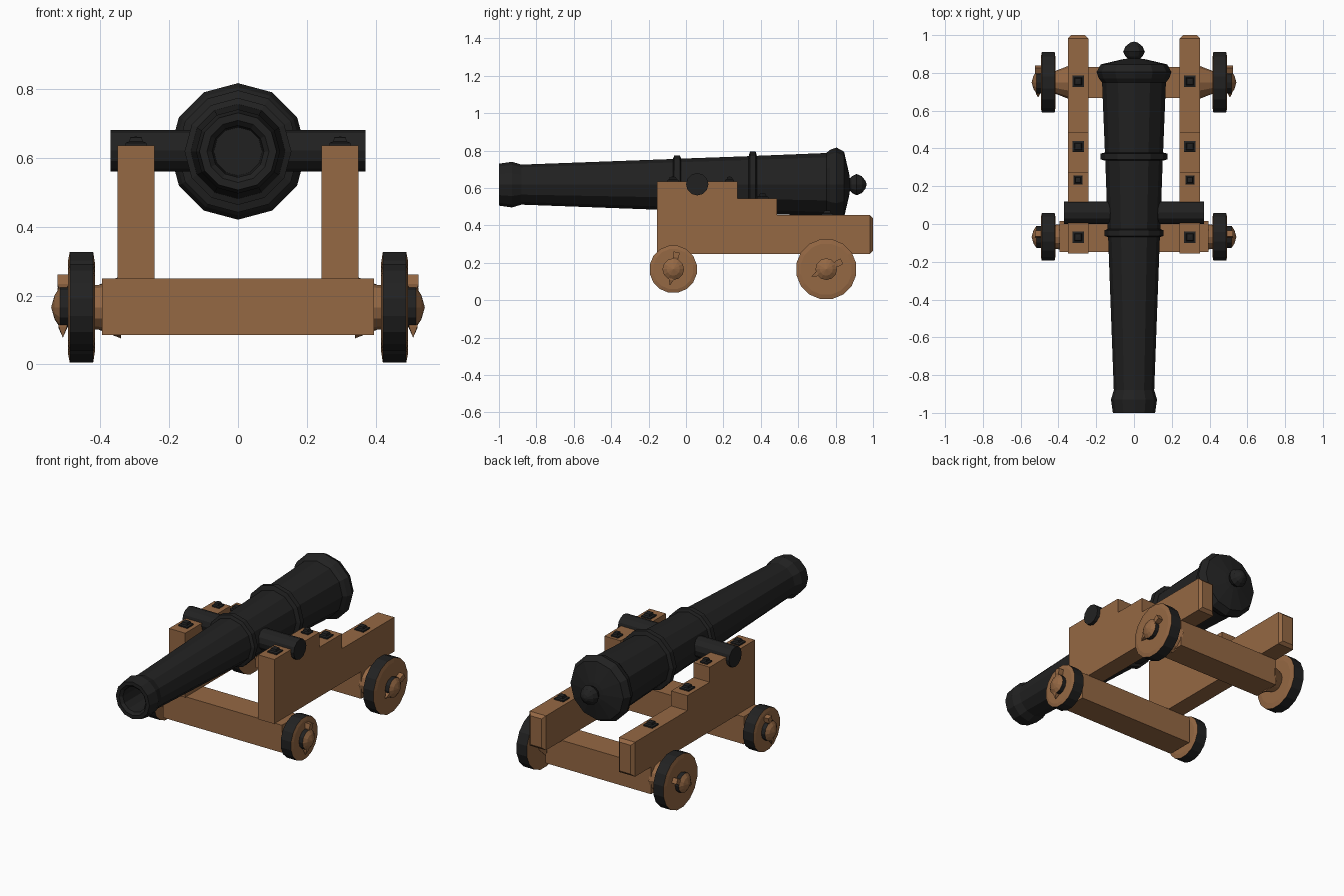
import bpy, bmesh, math
from mathutils import Vector

if "Cube" in bpy.data.objects:
    bpy.data.objects.remove(bpy.data.objects["Cube"])


def material(name, rgb):
    m = bpy.data.materials.new(name)
    m.diffuse_color = (*rgb, 1)
    m.use_nodes = True
    m.node_tree.nodes["Principled BSDF"].inputs["Base Color"].default_value = m.diffuse_color
    return m


WOOD = material("brown wood", (0.30, 0.138, 0.057))
IRON = material("black iron", (0.0155, 0.0155, 0.0155))


def finish(name, bm, mats):
    bmesh.ops.recalc_face_normals(bm, faces=bm.faces)
    me = bpy.data.meshes.new(name)
    bm.to_mesh(me)
    bm.free()
    for m in mats:
        me.materials.append(m)
    ob = bpy.data.objects.new(name, me)
    bpy.context.collection.objects.link(ob)
    return ob


def lathe(name, profile, n, origin, axis, mats, phase=0.0, slots=None):
    """Spin (distance, radius) points round an axis; slots = material per band."""
    bm = bmesh.new()
    q = Vector(axis).to_track_quat('Z', 'Y')
    rings = []
    for d, r in profile:
        count = n if r > 0 else 1
        rings.append([bm.verts.new(Vector(origin) + q @ Vector((
            r * math.cos(phase + 2 * math.pi * i / n),
            r * math.sin(phase + 2 * math.pi * i / n), d))) for i in range(count)])
    for k in range(len(rings) - 1):
        a, b = rings[k], rings[k + 1]
        for i in range(n):
            j = (i + 1) % n
            quad = [a[i % len(a)], a[j % len(a)], b[j % len(b)], b[i % len(b)]]
            f = bm.faces.new(list(dict.fromkeys(quad)))
            if slots:
                f.material_index = slots[k]
    return finish(name, bm, mats)


def box(name, lo, hi, mat):
    bm = bmesh.new()
    bmesh.ops.create_cube(bm, size=1)
    for v in bm.verts:
        v.co = [lo[i] + (v.co[i] + 0.5) * (hi[i] - lo[i]) for i in range(3)]
    return finish(name, bm, [mat])


# Gun barrel: bore, muzzle swell, tapered body, two rings, breech and knob
barrel = [(-0.75, 0), (-0.75, 0.07), (-0.985, 0.075), (-1.0, 0.09), (-1.0, 0.112),
          (-0.93, 0.122), (-0.88, 0.107),
          (-0.07, 0.137), (-0.063, 0.155), (-0.033, 0.155), (-0.026, 0.139),
          (0.335, 0.152), (0.342, 0.177), (0.372, 0.177), (0.379, 0.154),
          (0.75, 0.169), (0.77, 0.186), (0.805, 0.198), (0.845, 0.176),
          (0.872, 0.06), (0.876, 0.032), (0.888, 0.045), (0.912, 0.057),
          (0.94, 0.045), (0.96, 0.02), (0.966, 0)]
lathe("barrel", barrel, 12, (0, 0, 0.618), (0, 1, 0), [IRON])

# Trunnion bar across the barrel
lathe("trunnion", [(-0.37, 0), (-0.37, 0.06), (0.37, 0.06), (0.37, 0)], 12,
      (0, 0.06, 0.62), (1, 0, 0), [IRON])

# Axle beams
AXLE_Z = 0.166
box("front_axle_beam", (-0.395, -0.148, 0.085), (0.395, 0.016, 0.25), WOOD)
box("rear_axle_beam", (-0.35, 0.668, 0.085), (0.35, 0.832, 0.25), WOOD)

STEPS = [(-0.155, 0.248), (-0.155, 0.635), (0.275, 0.635), (0.275, 0.545),
         (0.487, 0.545), (0.487, 0.455), (1.0, 0.455), (1.0, 0.248)]

for s, side in ((-1, "left"), (1, "right")):
    # Stepped cheek with a chamfered tail
    bm = bmesh.new()
    face = bm.faces.new([bm.verts.new((s * 0.242, y, z)) for y, z in STEPS])
    ext = bmesh.ops.extrude_face_region(bm, geom=[face])["geom"]
    bmesh.ops.translate(bm, vec=(s * 0.108, 0, 0),
                        verts=[g for g in ext if isinstance(g, bmesh.types.BMVert)])
    tail = [e for e in bm.edges if all(v.co.y > 0.99 for v in e.verts)]
    bmesh.ops.bevel(bm, geom=tail, offset=0.017, segments=1, affect='EDGES')
    finish(side + "_cheek", bm, [WOOD])

    # Square bolt heads on the steps
    for k, (y, z, w) in enumerate([(-0.07, 0.635, 0.03), (0.233, 0.635, 0.024),
                                   (0.41, 0.545, 0.03), (0.755, 0.455, 0.03)]):
        r = w * math.sqrt(2)
        lathe(f"{side}_bolt_{k + 1}",
              [(-0.005, 0), (-0.005, r), (0.008, r), (0.012, r * 0.65),
               (0.024, r * 0.55), (0.026, 0)],
              4, (s * 0.296, y, z), (0, 0, 1), [IRON], math.pi / 4)

    # Wheels, axle ends, hubs and linchpins
    for end, y, r, pin in (("front", -0.068, 0.128, (0, 0.2, 0.98)),
                           ("rear", 0.75, 0.163, (0, 0.89, 0.45))):
        name = f"{end}_{side}_"
        out, c = (s, 0, 0), (0, y, AXLE_Z)
        neck = ([(0.38, 0.068), (0.43, 0.062)] if end == "front"
                else [(0.34, 0.09), (0.43, 0.055)])
        lathe(name + "axle_end", [(neck[0][0], 0)] + neck + [(0.43, 0)], 12, c, out, [WOOD])
        # wooden disc with an iron tread
        lathe(name + "wheel",
              [(0.415, 0), (0.415, r * 0.8), (0.42, r), (0.488, r), (0.493, r * 0.85), (0.493, 0)],
              16, c, out, [WOOD, IRON], math.pi / 16, [0, 0, 1, 0, 0])
        lathe(name + "hub",
              [(0.485, 0), (0.485, 0.058), (0.517, 0.058), (0.532, 0.035), (0.542, 0)],
              12, c, out, [WOOD, IRON], 0, [1, 1, 0, 0])
        lathe(name + "linchpin",
              [(-0.09, 0), (-0.06, 0.017), (0.055, 0.017), (0.065, 0.023),
               (0.093, 0.023), (0.093, 0)],
              4, (s * 0.508, y, AXLE_Z), pin, [WOOD], math.pi / 4)
